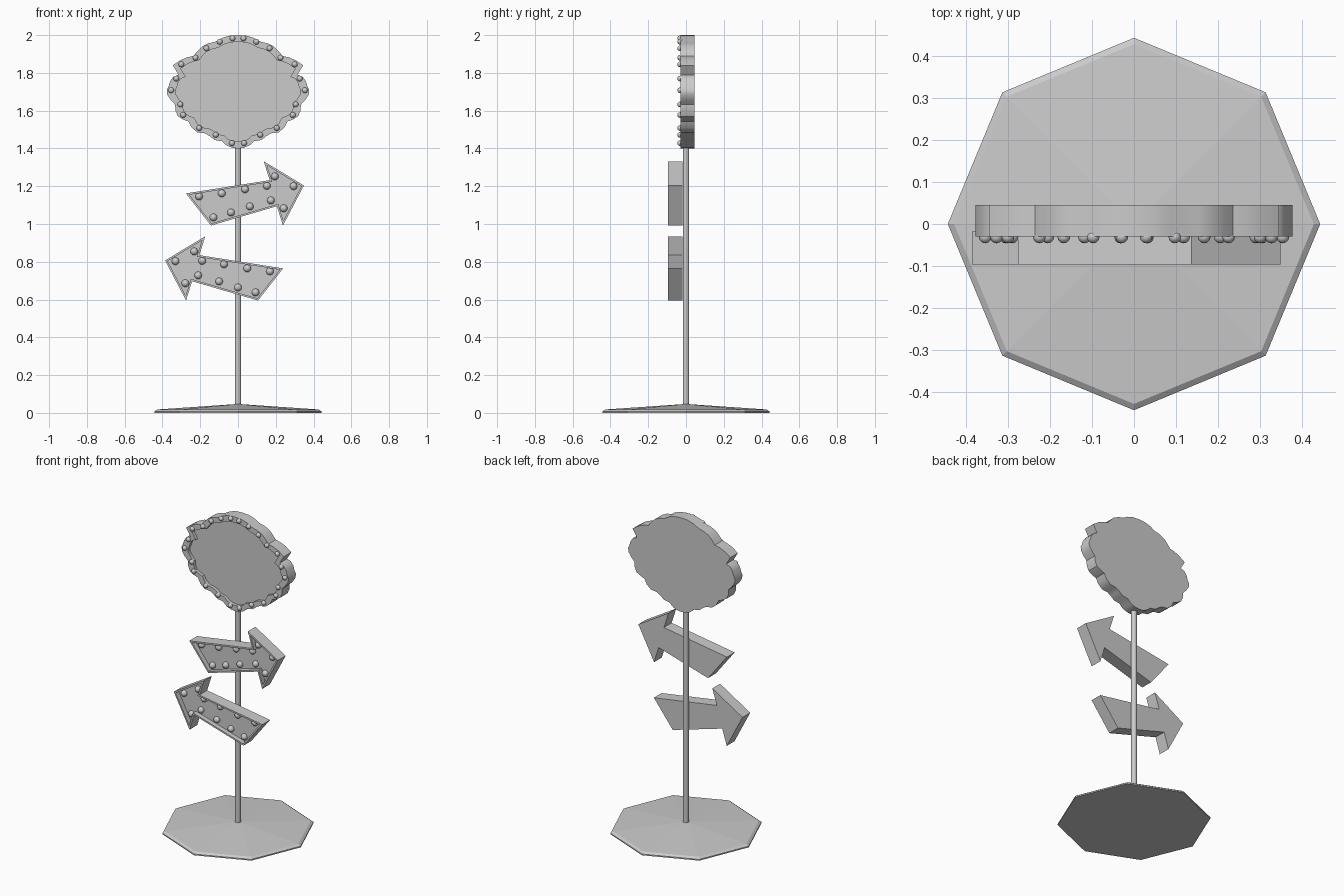
import bpy, bmesh, math
from mathutils import Vector

if "Cube" in bpy.data.objects:
    bpy.data.objects.remove(bpy.data.objects["Cube"])


def finish(name, bm, angle=None):
    bmesh.ops.recalc_face_normals(bm, faces=bm.faces[:])
    me = bpy.data.meshes.new(name)
    bm.to_mesh(me)
    bm.free()
    ob = bpy.data.objects.new(name, me)
    bpy.context.collection.objects.link(ob)
    if angle:
        bpy.ops.object.select_all(action='DESELECT')
        ob.select_set(True)
        bpy.context.view_layer.objects.active = ob
        bpy.ops.object.shade_smooth_by_angle(angle=math.radians(angle))
    return ob


def tray(name, pts, front, back, recess, rim=0, scale=None, angle=None):
    """Extruded outline in the XZ plane with a recessed front panel."""
    bm = bmesh.new()
    rear = bm.faces.new([bm.verts.new((x, back, z)) for x, z in pts])
    ext = bmesh.ops.extrude_face_region(bm, geom=[rear], use_keep_orig=True)
    bmesh.ops.translate(bm, vec=(0, front - back, 0),
                        verts=[g for g in ext['geom'] if isinstance(g, bmesh.types.BMVert)])
    panel = [g for g in ext['geom'] if isinstance(g, bmesh.types.BMFace)][0]
    bmesh.ops.recalc_face_normals(bm, faces=bm.faces[:])
    if scale:
        panel = bmesh.ops.extrude_discrete_faces(bm, faces=[panel])['faces'][0]
        for v in panel.verts:
            v.co.x *= scale
            v.co.z = 1.7 + (v.co.z - 1.7) * scale
    else:
        bmesh.ops.inset_region(bm, faces=[panel], thickness=rim, use_even_offset=True)
    panel = bmesh.ops.extrude_discrete_faces(bm, faces=[panel])['faces'][0]
    bmesh.ops.translate(bm, vec=(0, recess, 0), verts=panel.verts[:])
    return finish(name, bm, angle)


def bulbs(name, pts, y, r):
    bm = bmesh.new()
    for x, z in pts:
        new = bmesh.ops.create_uvsphere(bm, u_segments=12, v_segments=8, radius=r)
        bmesh.ops.translate(bm, vec=(x, y, z), verts=new['verts'])
    return finish(name, bm, 50)


# Base: low octagonal cone with a bevelled edge
bm = bmesh.new()
rings = []
for r, z in ((0.443, 0), (0.443, 0.008), (0.428, 0.018), (0.017, 0.046)):
    rings.append([bm.verts.new((r * math.cos(k * math.pi / 4), r * math.sin(k * math.pi / 4), z))
                  for k in range(8)])
for a, b in zip(rings, rings[1:]):
    for k in range(8):
        bm.faces.new((a[k], a[(k + 1) % 8], b[(k + 1) % 8], b[k]))
bm.faces.new(rings[0])
bm.faces.new(rings[-1])
finish("base", bm)

# Pole
bm = bmesh.new()
bmesh.ops.create_cone(bm, cap_ends=True, segments=12, radius1=0.017, radius2=0.017, depth=1.39)
bmesh.ops.translate(bm, vec=(0, 0, 0.725), verts=bm.verts[:])
finish("pole", bm, 40)

# Scalloped sign: right half of the outline, mirrored
half = [(0, 2.0), (0.045, 1.997), (0.085, 1.985), (0.12, 1.965), (0.155, 1.957), (0.19, 1.94),
        (0.215, 1.915), (0.235, 1.89), (0.27, 1.882), (0.305, 1.867), (0.345, 1.84),
        (0.315, 1.79), (0.342, 1.78), (0.36, 1.755), (0.367, 1.73), (0.377, 1.71),
        (0.375, 1.685), (0.355, 1.655), (0.333, 1.632), (0.331, 1.6), (0.318, 1.57),
        (0.29, 1.553), (0.262, 1.543), (0.245, 1.51), (0.215, 1.485), (0.175, 1.48),
        (0.15, 1.465), (0.125, 1.445), (0.085, 1.438), (0.06, 1.415), (0.03, 1.403)]
outline = half + [(0, 1.4)] + [(-x, z) for x, z in reversed(half[1:])]
tray("sign_board", outline, -0.03, 0.045, 0.02, scale=0.88, angle=35)

rim_bulbs = [(0.029, 1.983), (0.097, 1.965), (0.167, 1.93), (0.225, 1.88), (0.3, 1.845),
             (0.327, 1.77), (0.354, 1.708), (0.305, 1.633), (0.29, 1.577), (0.205, 1.508),
             (0.118, 1.472), (0.032, 1.428)]
bulbs("sign_bulbs", [(s * x, z) for x, z in rim_bulbs for s in (1, -1)], -0.031, 0.015)

# Arrows: the lower one is the upper one mirrored and shifted
arrow = [(-0.276, 1.162), (0.168, 1.232), (0.136, 1.332), (0.349, 1.204),
         (0.238, 0.992), (0.206, 1.094), (-0.143, 0.992)]
arrow_bulbs = [(-0.206, 1.146), (-0.086, 1.162), (0.037, 1.184), (0.153, 1.202), (0.195, 1.252),
               (0.294, 1.2), (0.242, 1.083), (0.174, 1.125), (0.063, 1.093), (-0.037, 1.061),
               (-0.13, 1.035)]
for name, s, dx, dz in (("upper", 1, 0, 0), ("lower", -1, -0.037, -0.397)):
    def place(pts):
        return [(s * x + dx, z + dz) for x, z in pts]
    tray(name + "_arrow", place(arrow), -0.096, -0.018, 0.03, rim=0.01)
    bulbs(name + "_arrow_bulbs", place(arrow_bulbs), -0.07, 0.02)
